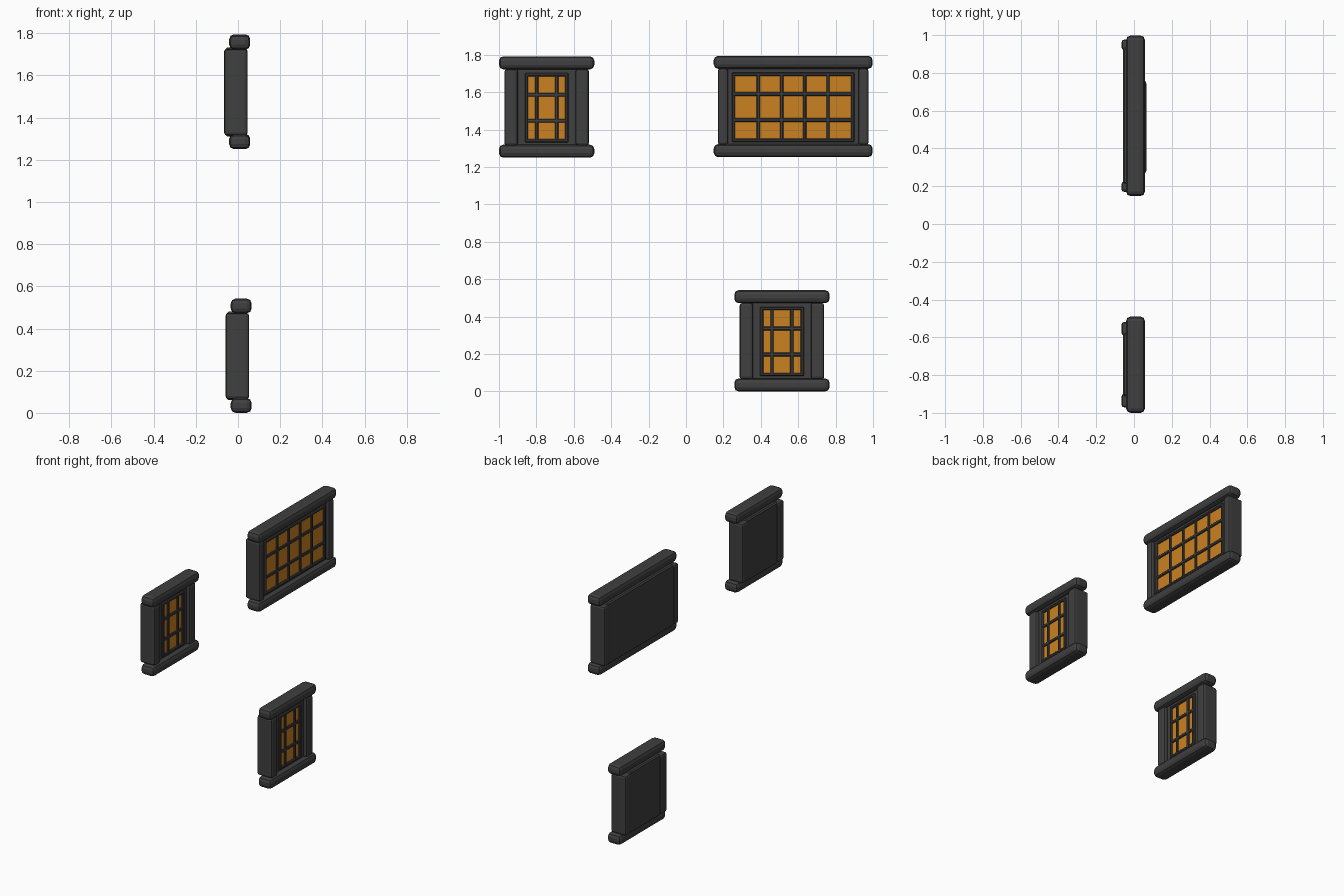
import bpy, bmesh
from mathutils import Vector

if "Cube" in bpy.data.objects:
    bpy.data.objects.remove(bpy.data.objects["Cube"])


def material(name, rgb):
    m = bpy.data.materials.new(name)
    m.diffuse_color = (*rgb, 1)
    m.use_nodes = True
    m.node_tree.nodes["Principled BSDF"].inputs["Base Color"].default_value = m.diffuse_color
    return m


GREY = material("dark grey", (0.05, 0.05, 0.05))
ORANGE = material("warm orange", (0.60, 0.22, 0.016))


def box(name, lo, hi, mat, bevel=0.0, segments=1):
    """Axis-aligned box from its two corners, with optional rounded edges."""
    lo, hi = Vector(lo), Vector(hi)
    bm = bmesh.new()
    bmesh.ops.create_cube(bm, size=1)
    for v in bm.verts:
        v.co = (lo + hi) / 2 + Vector(a * b for a, b in zip(v.co, hi - lo))
    if bevel:
        bmesh.ops.bevel(bm, geom=bm.edges[:], offset=bevel, segments=segments,
                        profile=0.5, affect='EDGES')
    me = bpy.data.meshes.new(name)
    bm.to_mesh(me)
    bm.free()
    me.materials.append(mat)
    ob = bpy.data.objects.new(name, me)
    bpy.context.collection.objects.link(ob)
    return ob


def window(tag, x, y, z, beam, post_out, post_in, glass, bars):
    """Window centred on y, standing at z; widths are half-widths."""
    # top and bottom beams
    for part, z0 in (("bottom_beam", 0.0), ("top_beam", 0.472)):
        box(f"{tag}_{part}", (x - 0.042, y - beam, z + z0),
            (x + 0.058, y + beam, z + z0 + 0.07), GREY, 0.024, 2)
    # side posts
    for part, s in (("left_post", -1), ("right_post", 1)):
        a, b = sorted((y + s * post_out, y + s * post_in))
        box(f"{tag}_{part}", (x - 0.066, a, z + 0.065),
            (x + 0.046, b, z + 0.474), GREY, 0.014, 2)
    # backing panel
    box(f"{tag}_panel", (x - 0.059, y - post_in - 0.012, z + 0.06),
        (x + 0.022, y + post_in + 0.012, z + 0.48), GREY, 0.008)
    # glowing pane
    z0, z1 = z + 0.10, z + 0.435
    box(f"{tag}_pane", (x + 0.018, y - glass - 0.005, z0 - 0.005),
        (x + 0.025, y + glass + 0.005, z1 + 0.005), ORANGE)
    # raised rim around the pane
    w, f = 0.018, x + 0.036
    for s in (-1, 1):
        a, b = sorted((y + s * glass, y + s * (glass + w)))
        box(f"{tag}_rim_side", (x + 0.01, a, z0 - w), (f, b, z1 + w), GREY, 0.005)
    for a in (z0 - w, z1):
        box(f"{tag}_rim_rail", (x + 0.01, y - glass - w, a),
            (f, y + glass + w, a + w), GREY, 0.005)
    # lattice bars
    for d in bars:
        box(f"{tag}_upright_bar", (x + 0.01, y + d - 0.009, z0 - 0.01),
            (x + 0.034, y + d + 0.009, z1 + 0.01), GREY, 0.004)
    for d in (0.198, 0.337):
        box(f"{tag}_cross_bar", (x + 0.01, y - glass - 0.01, z + d - 0.01),
            (x + 0.034, y + glass + 0.01, z + d + 0.01), GREY, 0.004)


narrow = dict(beam=0.255, post_out=0.226, post_in=0.154, glass=0.099,
              bars=(-0.053, 0.053))
window("upper_narrow", 0.0, -0.745, 1.25, **narrow)
window("lower_narrow", 0.007, 0.513, 0.0, **narrow)
window("wide", 0.0, 0.573, 1.253, beam=0.425, post_out=0.403, post_in=0.348,
       glass=0.31, bars=[-0.186 + 0.124 * i for i in range(4)])
